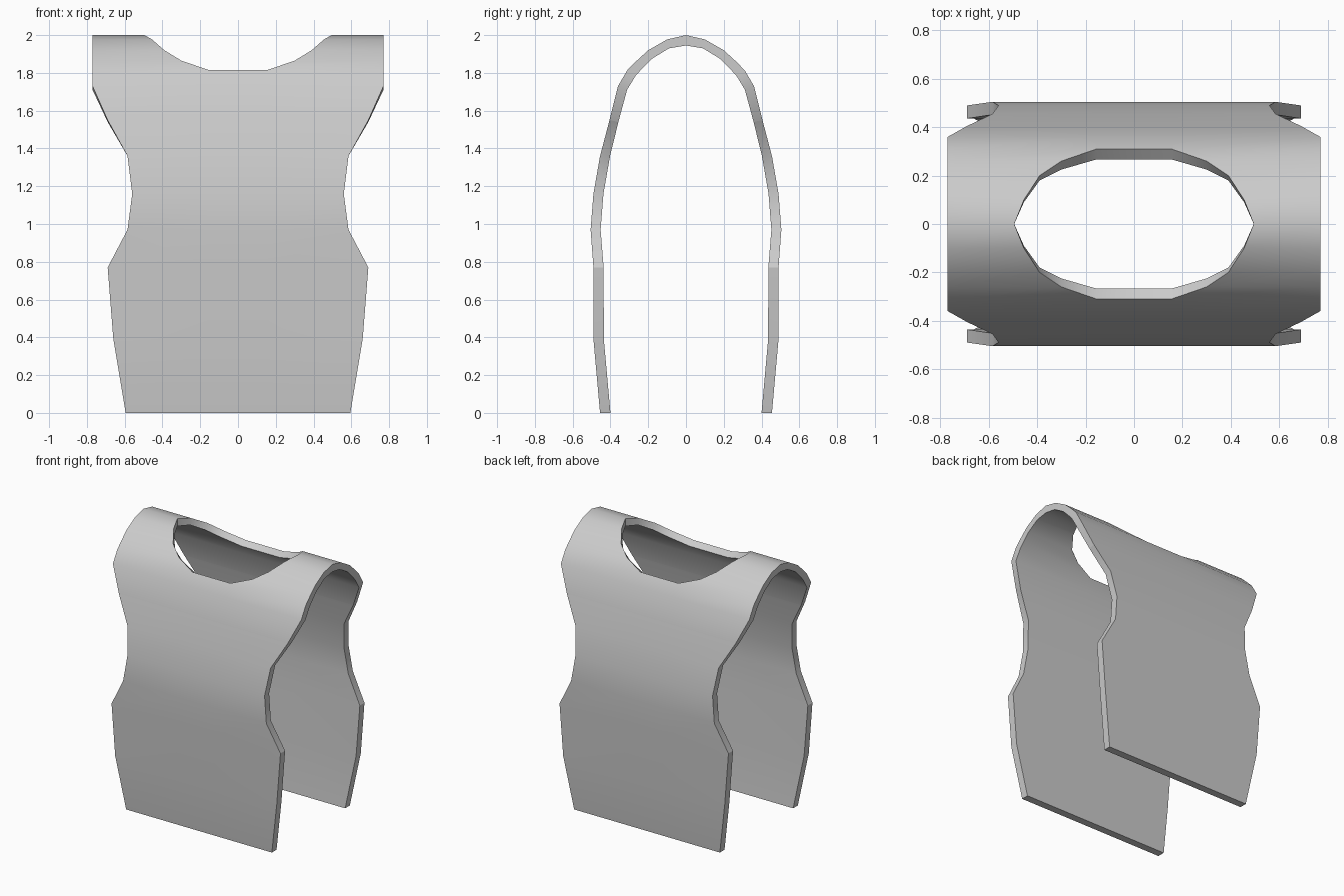
import bpy
import bmesh
import math

cube = bpy.data.objects.get("Cube")
if cube:
    bpy.data.objects.remove(cube, do_unlink=True)

# Plain cloth colour
cloth = bpy.data.materials.new("grey_cloth")
cloth.use_nodes = True
colour = (0.6, 0.6, 0.6, 1)
cloth.diffuse_color = colour
cloth.node_tree.nodes["Principled BSDF"].inputs["Base Color"].default_value = colour

# Rows from hem to shoulder: outer y, outer z, inner y, inner z, half width, neck half width
NECK = 0.155
rows = [
    (0.455, 0.00, 0.400, 0.00, 0.595, NECK),
    (0.490, 0.39, 0.435, 0.39, 0.66, NECK),
    (0.490, 0.77, 0.436, 0.77, 0.69, NECK),
    (0.505, 0.97, 0.452, 0.97, 0.585, NECK),
    (0.490, 1.16, 0.437, 1.16, 0.56, NECK),
    (0.455, 1.36, 0.402, 1.36, 0.585, NECK),
    (0.405, 1.55, 0.358, 1.54, 0.69, NECK),
    (0.360, 1.73, 0.312, 1.71, 0.77, NECK),
    (0.310, 1.815, 0.267, 1.785, 0.77, NECK),
    (0.260, 1.865, 0.225, 1.83, 0.77, 0.30),
    (0.200, 1.92, 0.180, 1.875, 0.77, 0.39),
    (0.100, 1.977, 0.090, 1.93, 0.77, 0.455),
    (0.000, 2.00, 0.000, 1.945, 0.77, 0.495),
]
neck_row, crease_row = 8, 6
last = 2 * len(rows) - 2
# Front rows up, then the mirrored back rows down
path = [(-1, r) for r in rows] + [(1, r) for r in reversed(rows[:-1])]

bm = bmesh.new()


def make_layer(inner):
    """One cloth surface, with the neck opening left out."""
    k = 2 if inner else 0
    grid = [[bm.verts.new((x, side * r[k], r[k + 1]))
             for x in (-r[4], -r[5], r[5], r[4])] for side, r in path]
    for i in range(last):
        for c in range(3):
            if c == 1 and neck_row <= i < last - neck_row:
                continue
            bm.faces.new((grid[i][c], grid[i][c + 1], grid[i + 1][c + 1], grid[i + 1][c]))
    return grid


outer = make_layer(False)
inner = make_layer(True)
partner = {a: b for ra, rb in zip(outer, inner) for a, b in zip(ra, rb)}

# Close the hem, armholes and neck between both layers
rims = [e for e in bm.edges if e.is_boundary and e.verts[0] in partner]
for e in rims:
    a, b = e.verts
    bm.faces.new((a, b, partner[b], partner[a]))
bmesh.ops.recalc_face_normals(bm, faces=bm.faces)

mesh = bpy.data.meshes.new("tabard")
bm.verts.index_update()
crease = {v.index for g in (outer, inner) for i in (crease_row, last - crease_row) for v in g[i]}
bm.to_mesh(mesh)
bm.free()
mesh.materials.append(cloth)
tabard = bpy.data.objects.new("tabard", mesh)
bpy.context.collection.objects.link(tabard)

# Smooth cloth with sharp rims and a chest seam
bpy.ops.object.select_all(action="DESELECT")
tabard.select_set(True)
bpy.context.view_layer.objects.active = tabard
bpy.ops.object.shade_smooth_by_angle(angle=math.radians(32))
for e in mesh.edges:
    a, b = e.vertices
    if a in crease and b in crease:
        e.use_edge_sharp = True
